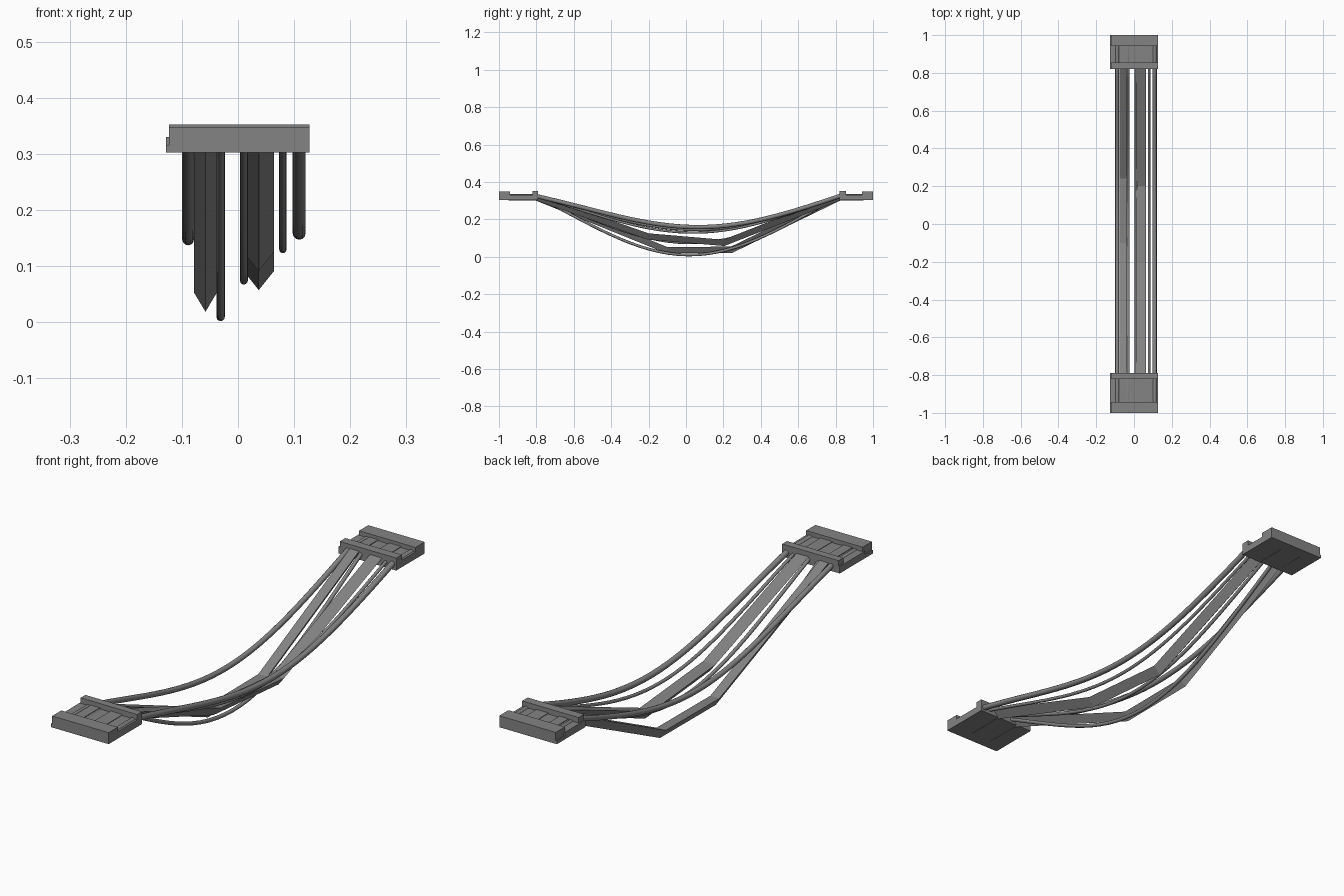
import bpy, bmesh, math
from mathutils import Vector

cube = bpy.data.objects.get("Cube")
if cube:
    bpy.data.objects.remove(cube, do_unlink=True)

grey = bpy.data.materials.new("mid_grey")
grey.use_nodes = True
COLOUR = (0.23, 0.23, 0.23, 1)
grey.diffuse_color = COLOUR
grey.node_tree.nodes["Principled BSDF"].inputs["Base Color"].default_value = COLOUR


def finish(name, bm, smooth=False):
    bmesh.ops.recalc_face_normals(bm, faces=bm.faces)
    mesh = bpy.data.meshes.new(name)
    bm.to_mesh(mesh)
    bm.free()
    mesh.materials.append(grey)
    obj = bpy.data.objects.new(name, mesh)
    bpy.context.collection.objects.link(obj)
    if smooth:
        bpy.ops.object.select_all(action="DESELECT")
        obj.select_set(True)
        bpy.context.view_layer.objects.active = obj
        bpy.ops.object.shade_smooth_by_angle(angle=math.radians(50))
    return obj


def box(name, x, y, z):
    bm = bmesh.new()
    bmesh.ops.create_cube(bm, size=1)
    for v in bm.verts:
        v.co = [(lo + hi) / 2 + c * (hi - lo) for c, (lo, hi) in zip(v.co, (x, y, z))]
    return finish(name, bm)


def sweep(name, x, path, section, smooth=False):
    """Sweep a closed section along a path of (y, z) points at constant x."""
    bm = bmesh.new()
    pts = [Vector(p) for p in path]
    rings = []
    for i, p in enumerate(pts):
        before = (p - pts[i - 1]).normalized() if i else None
        after = (pts[i + 1] - p).normalized() if i < len(pts) - 1 else None
        tangent = ((before or after) + (after or before)).normalized()
        up = Vector((-tangent.y, tangent.x))
        rings.append([bm.verts.new((x + a, p.x + up.x * b, p.y + up.y * b))
                      for a, b in section])
    n = len(section)
    for r, s in zip(rings, rings[1:]):
        for k in range(n):
            bm.faces.new((r[k], r[(k + 1) % n], s[(k + 1) % n], s[k]))
    bm.faces.new(rings[0])
    bm.faces.new(rings[-1])
    return finish(name, bm, smooth)


# End brackets: base plate, recessed floor, outer bar and inner clamp bar
for side, sign, inner, clamp in (("front", -1, 0.79, 0.82), ("back", 1, 0.82, 0.855)):
    def span(a, b):
        return sorted((sign * a, sign * b))
    wide, narrow = (-0.128, 0.127), (-0.123, 0.127)
    box(side + "_base_plate", wide, span(inner, 1), (0.302, 0.316))
    box(side + "_recess_floor", wide, span(inner, 0.95), (0.314, 0.33))
    box(side + "_outer_bar", narrow, span(0.942, 1), (0.314, 0.348))
    box(side + "_clamp_bar", narrow, span(inner, clamp), (0.314, 0.352))

END_Z = 0.324


# Round hanging cables
def hanging_path(low, skew, steps=32):
    drops = []
    for i in range(steps + 1):
        t = i / steps
        parabola = 4 * t * (1 - t)
        wave = math.sin(math.pi * t) ** 2
        drops.append((0.7 * parabola + 0.3 * wave) * (1 + skew * (t - 0.5)))
    scale = (END_Z - low) / max(drops)
    path = [(-0.8 + 1.62 * i / steps, END_Z - d * scale) for i, d in enumerate(drops)]
    return [(-0.95, END_Z)] + path + [(0.95, END_Z)]


ROUND = (("right_outer", -0.089, 0.0105, 0.137, 0.3),
         ("right_low", -0.031, 0.0075, 0.002, 0.05),
         ("centre", 0.0105, 0.007, 0.067, 0.1),
         ("left_thin", 0.08, 0.0065, 0.123, 0.2),
         ("left_outer", 0.109, 0.0115, 0.147, 0.4))
for name, x, radius, bottom, skew in ROUND:
    circle = [(radius * math.cos(k * math.tau / 12), radius * math.sin(k * math.tau / 12))
              for k in range(12)]
    sweep(name + "_cable", x, hanging_path(bottom + radius, skew), circle, True)

# Faceted bands with a flat top and a ridge below, bent in straight lengths
BANDS = (("right", -0.058, 0.02, 0.034, (-0.1, 0.052), (0.24, 0.054)),
         ("left", 0.037, 0.027, 0.034, (-0.2, 0.125), (0.2, 0.091)))
for name, x, half, depth, bend_a, bend_b in BANDS:
    top = 0.335
    path = [(-0.95, top), (-0.8, top), bend_a, bend_b, (0.82, top), (0.95, top)]
    sweep(name + "_band", x, path, [(-half, 0), (half, 0), (0, -depth)])
